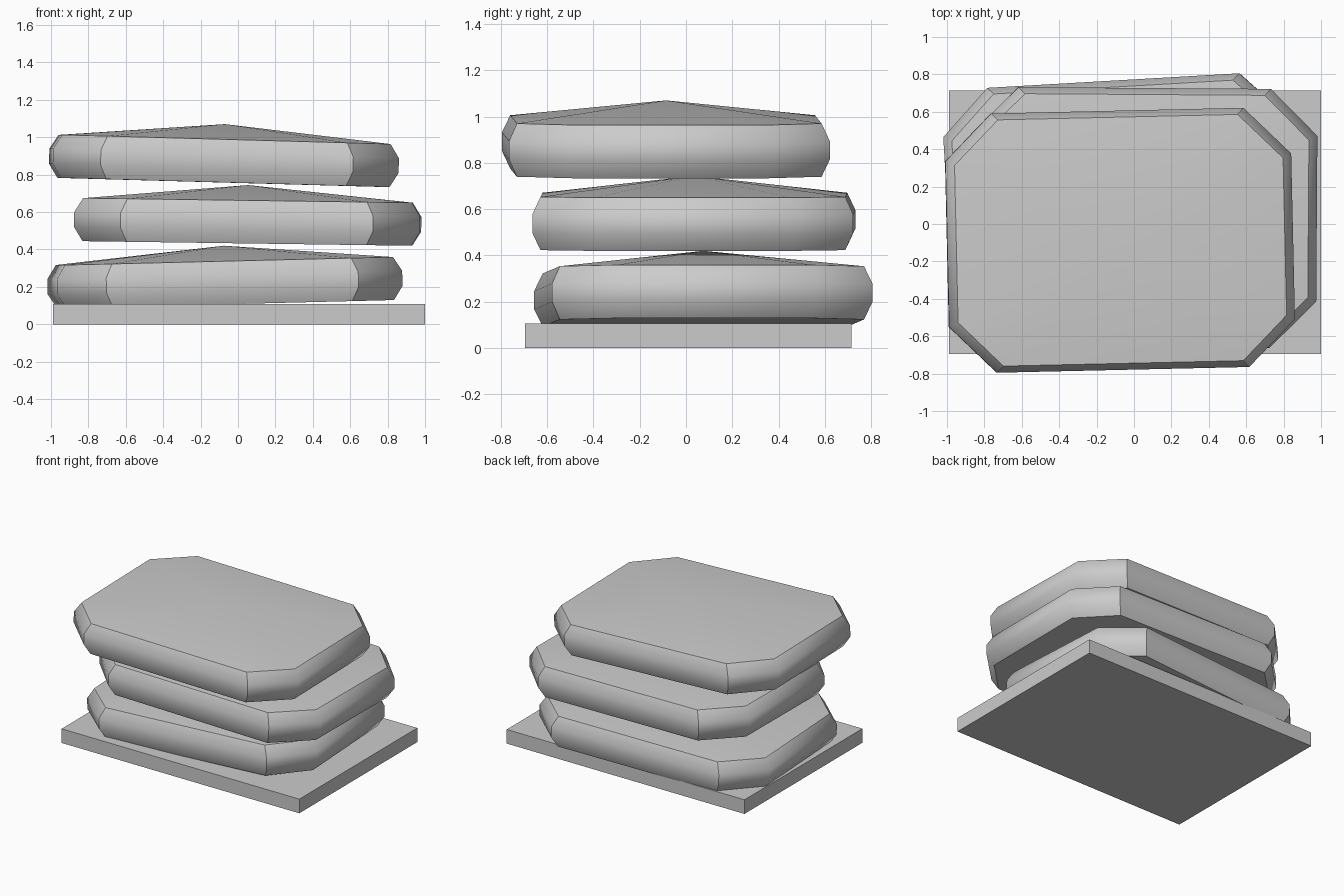
import bpy, bmesh
from math import radians

if "Cube" in bpy.data.objects:
    bpy.data.objects.remove(bpy.data.objects["Cube"])


def finish(bm, name):
    bmesh.ops.recalc_face_normals(bm, faces=bm.faces)
    mesh = bpy.data.meshes.new(name)
    bm.to_mesh(mesh)
    bm.free()
    obj = bpy.data.objects.new(name, mesh)
    bpy.context.collection.objects.link(obj)
    return obj


def slab(name, x0, x1, y0, y1, z0, z1):
    bm = bmesh.new()
    bmesh.ops.create_cube(bm, size=1)
    for v in bm.verts:
        v.co.x = x1 if v.co.x > 0 else x0
        v.co.y = y1 if v.co.y > 0 else y0
        v.co.z = z1 if v.co.z > 0 else z0
    return finish(bm, name)


# Cushioned sack: chamfered rectangle rings, flat underside, low peaked top
HX, HY, CUT = 0.925, 0.693, 0.25
PROFILE = [(0.95, -0.115), (1.0, -0.04), (1.0, 0.04), (0.95, 0.115)]
PEAK = 0.197


def sack(name, loc, tilt, turn):
    a, b = HX - CUT, HY - CUT
    outline = [(HX, -b), (HX, b), (a, HY), (-a, HY),
               (-HX, b), (-HX, -b), (-a, -HY), (a, -HY)]
    bm = bmesh.new()
    rings = [[bm.verts.new((x * s, y * s, z)) for x, y in outline] for s, z in PROFILE]
    n = len(outline)
    for lo, hi in zip(rings, rings[1:]):
        for i in range(n):
            j = (i + 1) % n
            bm.faces.new((lo[i], lo[j], hi[j], hi[i]))
    bm.faces.new(rings[0][::-1])
    apex = bm.verts.new((0, 0, PEAK))
    for i in range(n):
        bm.faces.new((rings[-1][i], rings[-1][(i + 1) % n], apex))
    obj = finish(bm, name)
    obj.location = loc
    obj.rotation_euler = (0, radians(tilt), radians(turn))
    bpy.ops.object.select_all(action='DESELECT')
    obj.select_set(True)
    bpy.context.view_layer.objects.active = obj
    bpy.ops.object.shade_smooth_by_angle(angle=radians(38))
    return obj


# Base board
slab("base_board", -0.99, 1.0, -0.695, 0.715, 0, 0.107)

# Three stacked sacks, each slightly shifted, tilted and turned
sack("bottom_sack", (-0.07, 0.075, 0.223), -1.4, 3.3)
sack("middle_sack", (0.052, 0.034, 0.547), 0.8, -0.4)
sack("top_sack", (-0.075, -0.087, 0.873), 1.6, 1.3)
